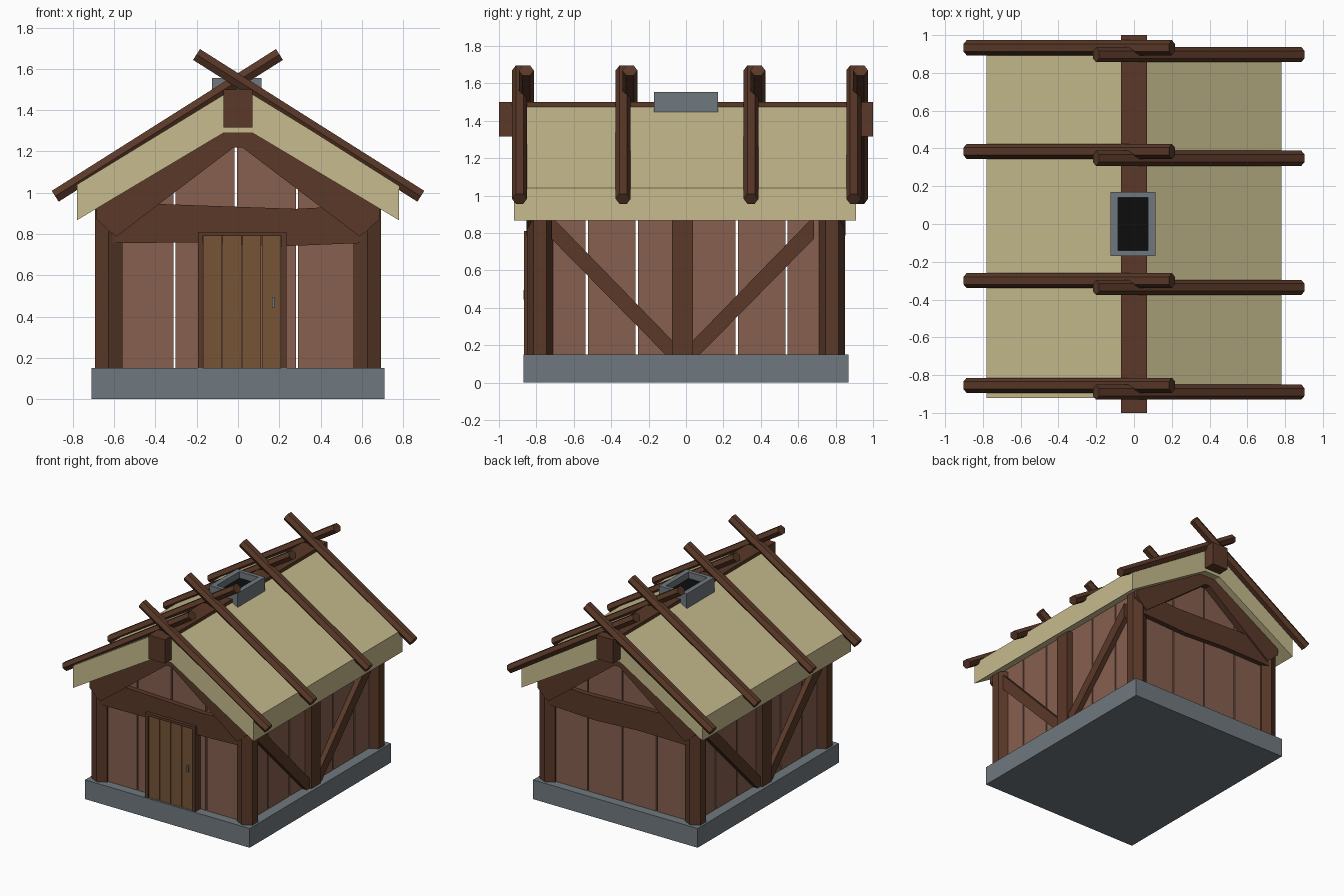
import bpy
import bmesh
from math import cos, sin, pi
from mathutils import Vector

if "Cube" in bpy.data.objects:
    bpy.data.objects.remove(bpy.data.objects["Cube"])


def material(name, r, g, b):
    m = bpy.data.materials.new(name)
    m.diffuse_color = (r, g, b, 1)
    m.use_nodes = True
    m.node_tree.nodes["Principled BSDF"].inputs["Base Color"].default_value = m.diffuse_color
    return m


WOOD = material("dark_wood", 0.10, 0.040, 0.021)
WALL = material("wall_boards", 0.24, 0.115, 0.08)
THATCH = material("thatch", 0.57, 0.50, 0.27)
DOOR = material("door_wood", 0.18, 0.09, 0.037)
STONE = material("stone", 0.16, 0.19, 0.21)
BLACK = material("soot", 0.004, 0.004, 0.004)


def solid(name, ring, shift, mat):
    """Closed prism from a ring of 3D points pushed along a vector."""
    bm = bmesh.new()
    face = bm.faces.new([bm.verts.new(p) for p in ring])
    new = bmesh.ops.extrude_face_region(bm, geom=[face])["geom"]
    bmesh.ops.translate(bm, vec=Vector(shift),
                        verts=[v for v in new if isinstance(v, bmesh.types.BMVert)])
    bmesh.ops.recalc_face_normals(bm, faces=bm.faces)
    mesh = bpy.data.meshes.new(name)
    bm.to_mesh(mesh)
    bm.free()
    mesh.materials.append(mat)
    ob = bpy.data.objects.new(name, mesh)
    bpy.context.collection.objects.link(ob)
    return ob


def box(name, x0, x1, y0, y1, z0, z1, mat):
    ring = [(x0, y0, z0), (x1, y0, z0), (x1, y1, z0), (x0, y1, z0)]
    return solid(name, ring, (0, 0, z1 - z0), mat)


def xz(name, pts, y0, y1, mat):
    return solid(name, [(x, y0, z) for x, z in pts], (0, y1 - y0, 0), mat)


def yz(name, pts, x0, x1, mat):
    return solid(name, [(x0, y, z) for y, z in pts], (x1 - x0, 0, 0), mat)


def mirrored(pts):
    return pts + [(-x, z) for x, z in reversed(pts)]


def under_roof(x):
    return min(1.30, 0.88 + (0.78 - abs(x)) * 0.59)


# Foundation
box("foundation", -0.71, 0.71, -0.87, 0.87, 0, 0.15, STONE)

# Thatched roof and ridge beam
thatch = mirrored([(-0.07, 1.29), (-0.78, 0.867), (-0.78, 1.04), (-0.05, 1.487)])
xz("thatch_roof", thatch, -0.92, 0.91, THATCH)
box("ridge_beam", -0.07, 0.07, -1, 1, 1.315, 1.50, WOOD)

# Crossed hexagonal poles over the thatch
for side in (-1, 1):
    for i, y in enumerate((-0.872, -0.318, 0.366, 0.915)):
        yc = y - side * 0.018
        start = Vector((side * 0.886, yc, 0.983))
        end = Vector((-side * 0.201, yc, 1.67))
        along = end - start
        up = Vector((-along.z, 0, along.x)).normalized()
        ring = [start + Vector((0, 0.04 * cos(k * pi / 3), 0)) + up * 0.036 * sin(k * pi / 3)
                for k in range(6)]
        solid(f"roof_pole_{'left' if side < 0 else 'right'}_{i}", ring, along, WOOD)

# Smoke vent frame with dark opening
for s in (-1, 1):
    box("vent_side", -0.005 + s * 0.08, -0.005 + s * 0.12, -0.17, 0.17, 1.42, 1.555, STONE)
    box("vent_end", -0.085, 0.075, s * 0.14, s * 0.17, 1.42, 1.555, STONE)
box("vent_opening", -0.085, 0.075, -0.14, 0.14, 1.44, 1.505, BLACK)

# Corner posts: hexagonal, with an edge facing the gables
for sx in (-1, 1):
    for sy in (-1, 1):
        ring = [(sx * 0.627 + 0.067 / sin(pi / 3) * sin(k * pi / 3),
                 sy * 0.78 + 0.07 * cos(k * pi / 3), 0.15) for k in range(6)]
        solid("corner_post", ring, (0, 0, 0.78), WOOD)

# Long side walls: boards, middle post and V braces
for s in (-1, 1):
    for i in range(6):
        y = -0.795 + i * 0.267
        box("side_board", s * 0.59, s * 0.63, y + 0.004, y + 0.259, 0.15, 0.96, WALL)
    box("side_middle_post", s * 0.58, s * 0.685, -0.075, 0.038, 0.15, 0.94, WOOD)
    for d in (-1, 1):
        brace = [(-0.72, 0.77), (-0.11, 0.15), (0, 0.15), (-0.72, 0.89)]
        yz("side_brace", [(-0.018 - d * (y + 0.018), z) for y, z in brace],
           s * 0.60, s * 0.67, WOOD)

# Gable walls: boards cut to the roof line, tie beam and rafters
for s in (-1, 1):
    for i in range(4):
        x0 = -0.605 + i * 0.297 + 0.005
        x1 = x0 + 0.287
        xz("gable_board", [(x0, 0.15), (x1, 0.15), (x1, under_roof(x1)), (x0, under_roof(x0))],
           s * 0.76, s * 0.80, WALL)
    tie = [(-0.62, 0.755), (-0.18, 0.76), (0.2, 0.74), (0.62, 0.757),
           (0.62, 0.94), (0.28, 0.922), (-0.37, 0.945), (-0.62, 0.945)]
    xz("tie_beam", tie, s * 0.77, s * 0.84, WOOD)
    rafters = mirrored([(-0.02, 1.22), (-0.59, 0.787), (-0.69, 0.88), (-0.69, 0.922), (-0.07, 1.29)])
    # two halves, so that the profile stays simple
    for d in (-1, 1):
        half = [(0, 1.22), (0.02, 1.22), (0.59, 0.787), (0.685, 0.87), (0.685, 0.926),
                (0.07, 1.295), (0, 1.295)]
        xz("gable_rafter", [(d * x, z) for x, z in half], s * 0.77, s * 0.853, WOOD)

# Door with frame, planks and handle
box("door_frame_left", -0.195, -0.172, -0.865, -0.79, 0.15, 0.81, WOOD)
box("door_frame_right", 0.21, 0.235, -0.865, -0.79, 0.15, 0.81, WOOD)
box("door_frame_top", -0.172, 0.21, -0.865, -0.79, 0.79, 0.81, WOOD)
for i in range(4):
    x = -0.172 + i * 0.0955
    box("door_plank", x + 0.002, x + 0.0935, -0.855, -0.80, 0.15, 0.79, DOOR)
box("door_handle", 0.164, 0.178, -0.87, -0.85, 0.445, 0.495, STONE)
